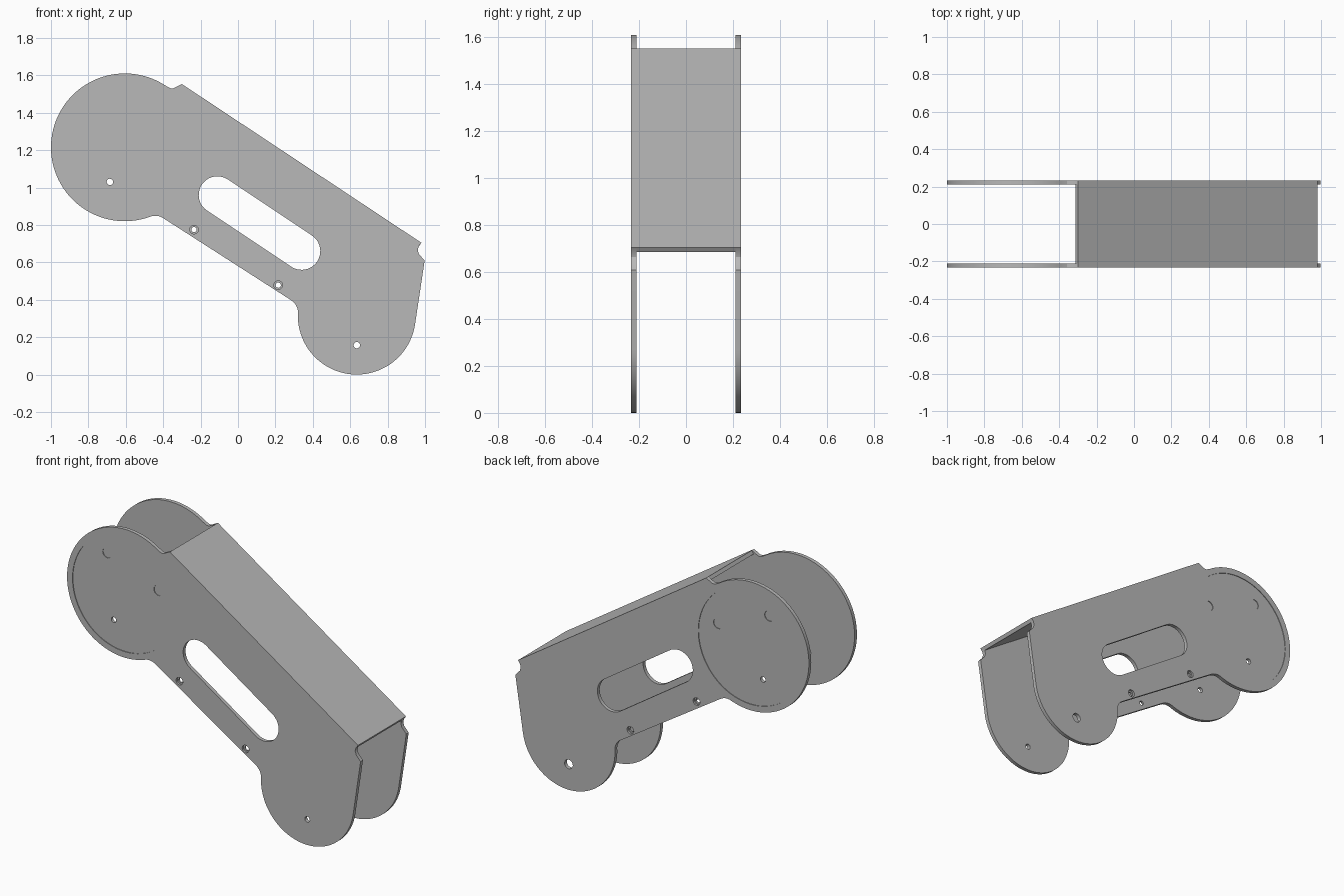
import bpy, bmesh
from math import sin, cos, radians
from mathutils import Vector

cube = bpy.data.objects.get("Cube")
if cube:
    bpy.data.objects.remove(cube, do_unlink=True)

OUTER, THICK = 0.2335, 0.023
INNER = OUTER - THICK
RECESS = 0.004
HUB = (-0.605, 1.215)
FOOT = (0.635, 0.315)

metal = bpy.data.materials.new("plain grey metal")
metal.use_nodes = True
metal.diffuse_color = (0.48, 0.48, 0.48, 1)
metal.node_tree.nodes["Principled BSDF"].inputs["Base Color"].default_value = (0.48, 0.48, 0.48, 1)


def arc(centre, r, start, end, steps):
    """Points of an arc in the x-z plane, angles in degrees."""
    angles = [radians(start + (end - start) * i / steps) for i in range(steps + 1)]
    return [(centre[0] + r * cos(a), centre[1] + r * sin(a)) for a in angles]


def circle(centre, r, steps=32):
    return arc(centre, r, 0, 360, steps)[:-1]


def prism(name, outline, y0, y1, end_outline=None):
    """Solid between an outline at y0 and a matching outline at y1."""
    bm = bmesh.new()
    near = [bm.verts.new((x, y0, z)) for x, z in outline]
    far = [bm.verts.new((x, y1, z)) for x, z in end_outline or outline]
    bm.faces.new(near)
    bm.faces.new(far[::-1])
    n = len(near)
    for i in range(n):
        j = (i + 1) % n
        bm.faces.new((near[j], near[i], far[i], far[j]))
    bmesh.ops.recalc_face_normals(bm, faces=bm.faces)
    mesh = bpy.data.meshes.new(name)
    bm.to_mesh(mesh)
    bm.free()
    mesh.materials.append(metal)
    obj = bpy.data.objects.new(name, mesh)
    bpy.context.collection.objects.link(obj)
    return obj


def cut(obj, cutter):
    """Subtract the cutter from the object, then discard it."""
    cutter.hide_render = True
    mod = obj.modifiers.new("cut", "BOOLEAN")
    mod.operation = "DIFFERENCE"
    mod.solver = "EXACT"
    mod.object = cutter
    bpy.context.view_layer.objects.active = obj
    bpy.ops.object.modifier_apply(modifier=mod.name)
    bpy.data.objects.remove(cutter, do_unlink=True)


# Side plate outline: hub lobe, lower edge, foot lobe, relief notches at the bend
outline = arc(HUB, 0.395, 57, 290, 64)
outline += arc((-0.443, 0.769), 0.08, 110, 57, 8)
outline += arc((0.241, 0.33), 0.08, 57, 0, 8)
outline += arc(FOOT, 0.315, 180, 352, 48)
outline += [(0.998, 0.61), (0.968, 0.643), (0.961, 0.665), (0.966, 0.685), (0.98, 0.705)]
outline += [(-0.30, 1.553), (-0.343, 1.531), (-0.358, 1.53), (-0.375, 1.538)]

# Long rounded window
slot = arc((-0.11, 0.96), 0.1, 56.5, 236.5, 20) + arc((0.34, 0.66), 0.1, 236.5, 416.5, 20)


def side_plate(name, side, foot_hole):
    out, inn = side * OUTER, side * INNER
    beyond, within = side * (OUTER + 0.02), side * (INNER - 0.02)
    plate = prism(name, outline, out, inn)
    cut(plate, prism("slot_cutter", slot, beyond, within))
    # Shallow round recess with two shallow pockets in it
    cut(plate, prism("recess_cutter", circle(HUB, 0.358, 80), beyond, out - side * RECESS))
    for centre in [(-0.38, 1.293), (-0.728, 1.432)]:
        cut(plate, prism("pocket_cutter", circle(centre, 0.032), beyond, out - side * RECESS * 2))
    # Through holes
    for centre, r in [((-0.685, 1.03), 0.017), ((0.635, 0.157), foot_hole)]:
        cut(plate, prism("hole_cutter", circle(centre, r), beyond, within))
    # Countersunk holes along the lower edge
    for centre in [(-0.235, 0.775), (0.215, 0.478)]:
        cut(plate, prism("hole_cutter", circle(centre, 0.014), beyond, within))
        cut(plate, prism("sink_cutter", circle(centre, 0.023), beyond, out - side * 0.012))
    return plate


parts = [side_plate("front_side_plate", -1, 0.017),
         side_plate("back_side_plate", 1, 0.028)]

# Sloping top web joining the two sides
start, end = Vector((-0.30, 1.553)), Vector((0.98, 0.705))
along = (end - start).normalized()
down = Vector((along.y, -along.x)) * THICK
parts.append(prism("top_plate", [start, end, end + down, start + down], -INNER, INNER))

# Smooth curved edges, keep sheet edges crisp
for obj in parts:
    bpy.ops.object.select_all(action="DESELECT")
    obj.select_set(True)
    bpy.context.view_layer.objects.active = obj
    bpy.ops.object.shade_smooth_by_angle(angle=radians(25))
